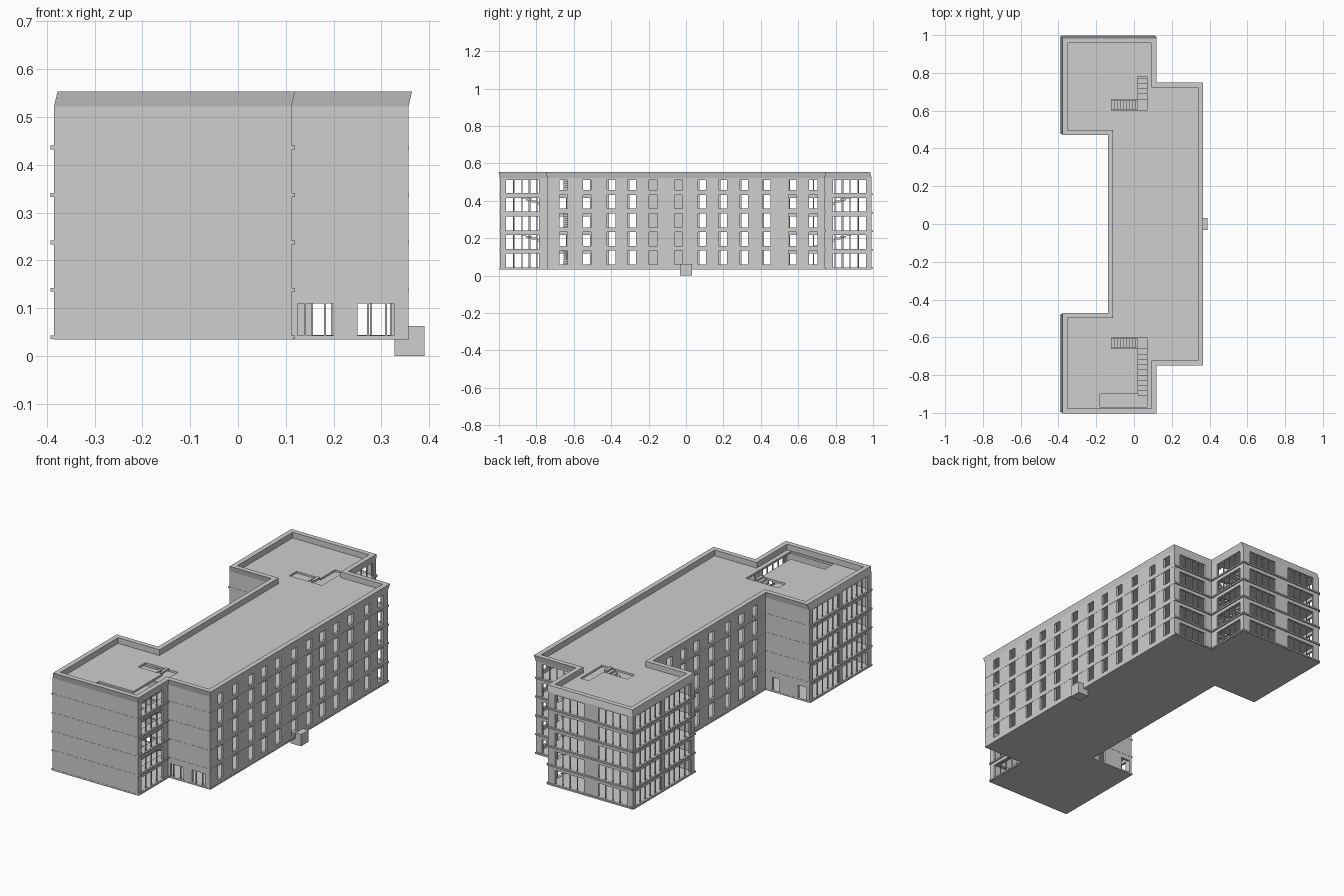
import bpy, bmesh
from mathutils import Vector

cube = bpy.data.objects.get("Cube")
if cube:
    bpy.data.objects.remove(cube, do_unlink=True)

grey = bpy.data.materials.new("light_grey")
grey.use_nodes = True
COLOUR = (0.62, 0.62, 0.62, 1)
grey.diffuse_color = COLOUR
grey.node_tree.nodes["Principled BSDF"].inputs["Base Color"].default_value = COLOUR


def finish(name, bm):
    bmesh.ops.recalc_face_normals(bm, faces=bm.faces[:])
    mesh = bpy.data.meshes.new(name)
    bm.to_mesh(mesh)
    bm.free()
    mesh.materials.append(grey)
    obj = bpy.data.objects.new(name, mesh)
    bpy.context.collection.objects.link(obj)
    return obj


def add_box(bm, lo, hi):
    verts = bmesh.ops.create_cube(bm, size=1)["verts"]
    for v in verts:
        v.co = Vector([l if c < 0 else h for c, l, h in zip(v.co, lo, hi)])


def box(name, lo, hi):
    bm = bmesh.new()
    add_box(bm, lo, hi)
    return finish(name, bm)


# Footprint, counter-clockwise, and its storey levels
XW, XI, XM, XB = -0.385, 0.112, 0.357, -0.13
YF, YE, YM, YI = -0.995, 0.992, 0.742, 0.478
PLAN = [(XW, YF), (XI, YF), (XI, -YM), (XM, -YM), (XM, YM), (XI, YM),
        (XI, YE), (XW, YE), (XW, YI), (XB, YI), (XB, -YI), (XW, -YI)]
N = len(PLAN)
BASE, ROOF, TOP = 0.035, 0.522, 0.553
FLOORS = [0.04 + 0.0992 * i for i in range(5)]
THICK = 0.012


def edge(i):
    a, b = Vector(PLAN[i % N]), Vector(PLAN[(i + 1) % N])
    d = (b - a).normalized()
    return a, b, Vector((d.y, -d.x))


def offset_plan(dist):
    """Move every side of the footprint outward by its own distance."""
    out = []
    for i in range(N):
        p = Vector(PLAN[i])
        for k in (i - 1, i):
            p = p + edge(k)[2] * dist[k % N]
        out.append(p)
    return out


def wall(name, i, holes):
    """Wall panel with rectangular openings (a0, a1, z0, z1)."""
    a, b, n = edge(i)
    along_x = abs(n.y) > 0.5
    k = 0 if along_x else 1
    s, e = sorted((a[k], b[k]))
    us = sorted({s, e} | {u for h in holes for u in h[:2]})
    zs = sorted({BASE, ROOF} | {z for h in holes for z in h[2:]})
    bm = bmesh.new()

    def point(u, z):
        return bm.verts.new((u, a.y, z) if along_x else (a.x, u, z))

    grid = [[point(u, z) for z in zs] for u in us]
    for p in range(len(us) - 1):
        for q in range(len(zs) - 1):
            u, z = (us[p] + us[p + 1]) / 2, (zs[q] + zs[q + 1]) / 2
            if not any(h[0] < u < h[1] and h[2] < z < h[3] for h in holes):
                bm.faces.new((grid[p][q], grid[p + 1][q],
                              grid[p + 1][q + 1], grid[p][q + 1]))
    res = bmesh.ops.extrude_face_region(bm, geom=bm.faces[:])
    moved = [g for g in res["geom"] if isinstance(g, bmesh.types.BMVert)]
    bmesh.ops.translate(bm, verts=moved, vec=(-n * THICK).to_3d())
    bmesh.ops.delete(bm, geom=[v for v in bm.verts if not v.link_faces], context='VERTS')
    finish(name, bm)


def strip(bm, i, u0, u1, z0, z1, inner, outer):
    """Box along a side of the footprint, between two depths."""
    a, _, n = edge(i)
    k = 0 if abs(n.y) > 0.5 else 1
    d = sorted(a[1 - k] + n[1 - k] * t for t in (inner, outer))
    lo, hi = [0, 0, z0], [0, 0, z1]
    lo[k], hi[k], lo[1 - k], hi[1 - k] = u0, u1, d[0], d[1]
    add_box(bm, lo, hi)


# Openings for each side
def glazing(ranges):
    return [(u0, u1, f + 0.004, f + 0.077) for u0, u1 in ranges for f in FLOORS]


def windows(centres):
    return [(y - 0.022, y + 0.022, f + 0.02, min(f + 0.095, 0.51))
            for y in centres for f in FLOORS]


street = [-0.655, -0.53, -0.4, -0.29, -0.175, -0.04, 0.085, 0.197, 0.31, 0.43, 0.57, 0.68]
court = [y + 0.01 for y in street if abs(y) < 0.44]
ground = [(0.125, 0.2, 0.043, 0.11), (0.25, 0.327, 0.043, 0.11)]
doors = [(-0.21, -0.17, 0.043, 0.11), (-0.37, -0.32, 0.043, 0.11)]
glazed = {1: [(-0.965, -0.785)], 4: [(0.155, 0.32)], 5: [(0.785, 0.965)],
          6: [(-0.35, -0.18), (-0.1, 0.07)],
          7: [(0.51, 0.725), (0.755, 0.965)],
          11: [(-0.965, -0.755), (-0.725, -0.51)]}
plain = {2: ground, 3: windows(street), 9: windows(court), 10: doors}
NAMES = ["front_wing_end", "front_wing_inner_side", "front_gable", "long_facade",
         "back_gable", "back_wing_inner_side", "back_wing_end", "back_wing_outer_side",
         "back_wing_court_side", "court_facade", "front_wing_court_side",
         "front_wing_outer_side"]

for i, name in enumerate(NAMES):
    holes = glazing(glazed[i]) if i in glazed else plain.get(i, [])
    wall(name + "_wall", i, holes)
    if i not in glazed:
        continue
    # Mullions and projecting ledges
    bm = bmesh.new()
    for u0, u1, z0, z1 in holes:
        count = max(2, round((u1 - u0) / 0.042))
        for j in range(count + 1):
            u = u0 + (u1 - u0) * j / count
            strip(bm, i, u - 0.002, u + 0.002, z0, z1, -0.008, -0.003)
    finish(name + "_mullions", bm)
    a, b, n = edge(i)
    k = 0 if abs(n.y) > 0.5 else 1
    s, e = sorted((a[k], b[k]))
    bm = bmesh.new()
    for f in FLOORS:
        strip(bm, i, s, e, f - 0.005, f + 0.003, -0.01, 0.007)
    finish(name + "_ledges", bm)

# Ground-floor window bars on the front gable
bm = bmesh.new()
for u in (0.14, 0.182, 0.272, 0.31):
    strip(bm, 2, u - 0.002, u + 0.002, 0.043, 0.11, -0.009, -0.003)
finish("front_gable_window_bars", bm)

# Stairwell cutters
wells = [((-0.12, 0.6), (0.07, 0.66)), ((0.02, 0.63), (0.07, 0.78)),
         ((-0.12, -0.66), (0.07, -0.6)), ((0.02, -0.93), (0.07, -0.63)),
         ((-0.18, -0.97), (0.07, -0.9))]
cutters = []
for lo, hi in wells:
    c = box("stairwell_cutter", (*lo, 0.1), (*hi, 0.6))
    c.hide_render = True
    c.hide_viewport = True
    c.display_type = 'WIRE'
    cutters.append(c)


# Floor slabs and roof
def slab(name, z0, z1, grow, cut):
    bm = bmesh.new()
    bm.faces.new([bm.verts.new((p.x, p.y, z0)) for p in offset_plan([grow] * N)])
    res = bmesh.ops.extrude_face_region(bm, geom=bm.faces[:])
    top = [g for g in res["geom"] if isinstance(g, bmesh.types.BMVert)]
    bmesh.ops.translate(bm, verts=top, vec=(0, 0, z1 - z0))
    obj = finish(name, bm)
    for c in cutters if cut else []:
        mod = obj.modifiers.new("stairwell", 'BOOLEAN')
        mod.operation = 'DIFFERENCE'
        mod.solver = 'EXACT'
        mod.object = c


slab("ground_slab", BASE - 0.001, 0.042, 0.001, False)
for f in FLOORS[1:]:
    slab("floor_slab", f - 0.005, f + 0.003, 0.001, True)
slab("roof_slab", ROOF - 0.01, ROOF + 0.001, -0.004, True)

# Parapet: leans outward except along the fully glazed sides
lean = [-0.007 if i in (6, 7, 11) else 0.007 for i in range(N)]
inner = [d - 0.026 for d in lean]
rings = [([0] * N, ROOF), (lean, TOP), (inner, TOP), (inner, ROOF)]
bm = bmesh.new()
loops = [[bm.verts.new((p.x, p.y, z)) for p in offset_plan(d)] for d, z in rings]
for r in range(4):
    lower, upper = loops[r], loops[(r + 1) % 4]
    for i in range(N):
        j = (i + 1) % N
        bm.faces.new((lower[i], lower[j], upper[j], upper[i]))
finish("parapet", bm)

# Stair flights, alternating direction from storey to storey
STEPS = 9
for side, name in ((-1, "front_stairs"), (1, "back_stairs")):
    bm = bmesh.new()
    for level, f in enumerate(FLOORS):
        for s in range(STEPS):
            z = f + 0.095 * (s + 1) / STEPS
            if level % 2 == 0:
                x = -0.12 + 0.14 * s / STEPS
                lo, hi = (x, 0.605), (x + 0.016, 0.655)
            else:
                y = 0.66 + 0.25 * s / STEPS
                lo, hi = (0.022, y), (0.068, y + 0.028)
            ys = sorted((side * lo[1], side * hi[1]))
            add_box(bm, (lo[0], ys[0], z - 0.01), (hi[0], ys[1], z))
    finish(name, bm)

# Service core and entrance block
box("service_core", (0.0, -0.21, 0.04), (0.09, 0.0, 0.515))
box("entrance_block", (0.328, -0.031, 0.0), (0.39, 0.031, 0.062))
